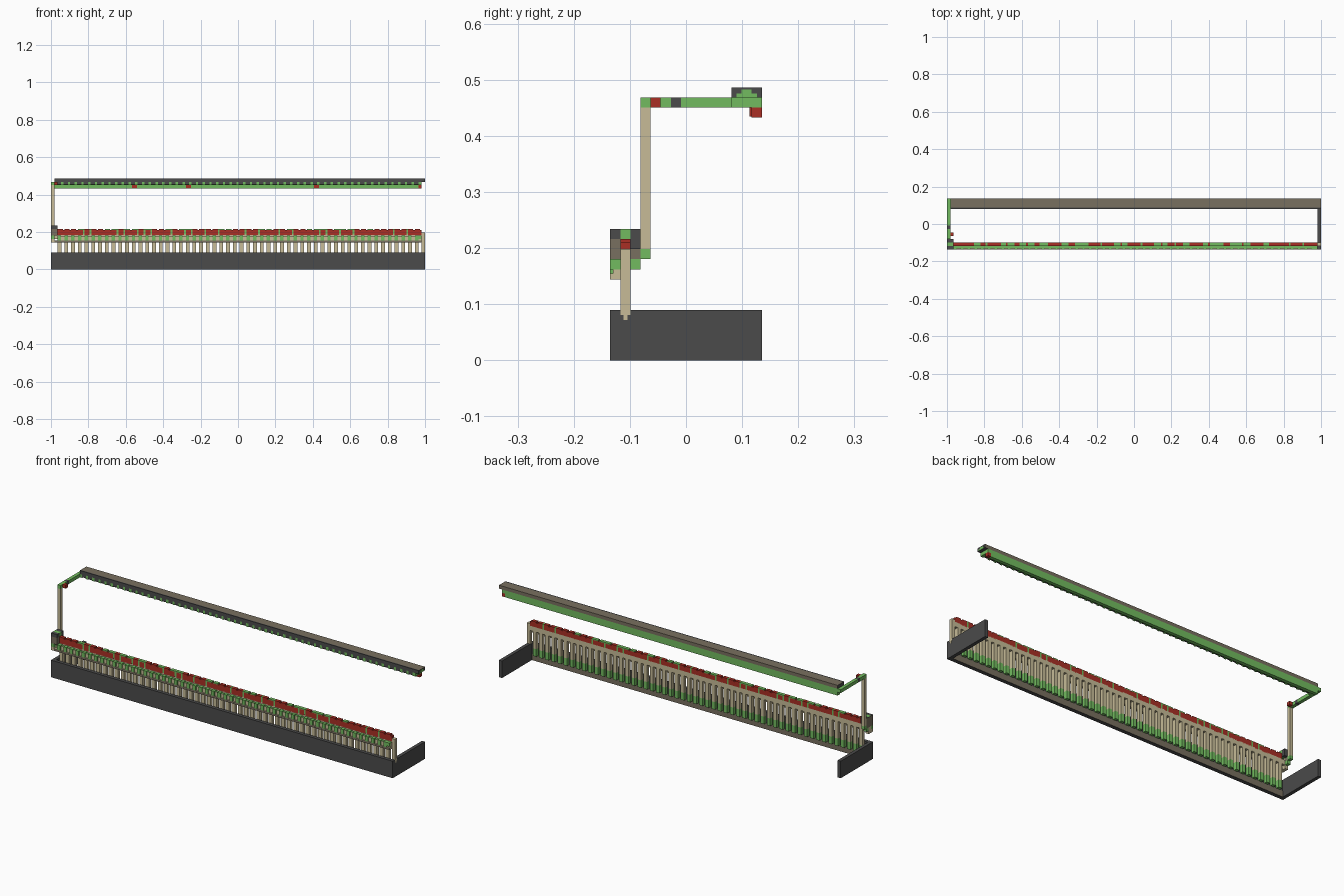
import bpy, bmesh, random
from mathutils import Matrix, Vector

random.seed(4)
cube = bpy.data.objects.get("Cube")
if cube:
    bpy.data.objects.remove(cube)

# The model sits on a block grid: 111 long, 15 deep, 27 high
LONG, DEEP = 111, 15
U = 2 / LONG


def material(name, rgb):
    m = bpy.data.materials.new(name)
    m.use_nodes = True
    col = (*rgb, 1)
    m.diffuse_color = col
    bsdf = m.node_tree.nodes["Principled BSDF"]
    bsdf.inputs["Base Color"].default_value = col
    bsdf.inputs["Roughness"].default_value = 0.9
    return m


DARK = material("dark grey", (0.07, 0.07, 0.07))
BROWN = material("stone brown", (0.19, 0.16, 0.115))
TAN = material("tan", (0.57, 0.50, 0.31))
GREEN = material("green", (0.17, 0.50, 0.115))
RED = material("red", (0.40, 0.028, 0.018))


def blocks(name, mat, boxes, second=None, rule=None):
    """Boxes as (x0, x1, y0, y1, z0, z1) in grid units; rule picks faces for the second colour."""
    bm = bmesh.new()
    for x0, x1, y0, y1, z0, z1 in boxes:
        centre = Vector(((x0 + x1 - LONG) / 2, (y0 + y1 - DEEP) / 2, (z0 + z1) / 2)) * U
        size = Vector((x1 - x0, y1 - y0, z1 - z0)) * U
        bmesh.ops.create_cube(bm, size=1, matrix=Matrix.Translation(centre) @ Matrix.Diagonal((*size, 1)))
    bm.normal_update()
    mesh = bpy.data.meshes.new(name)
    mesh.materials.append(mat)
    if second:
        mesh.materials.append(second)
        for f in bm.faces:
            f.material_index = int(rule(f.normal))
    bm.to_mesh(mesh)
    bm.free()
    ob = bpy.data.objects.new(name, mesh)
    bpy.context.collection.objects.link(ob)
    return ob


def top_or_back(n):
    return n.z > 0.5 or n.y > 0.5


columns = range(2, LONG - 2, 2)
last = LONG - 1

# Base walls, with a brown strip along the foot of the inner face
blocks("base_front_wall", DARK, [(0, LONG, 0, 1, 0, 5)])
blocks("base_inner_strip", BROWN, [(1, last, 1, 1.15, 0, 1.8)], DARK, lambda n: n.z < -0.5)
blocks("base_end_walls", DARK, [(0, 1, 1, DEEP, 0, 5), (last, LONG, 1, DEEP, 0, 5)])

# Row of posts with green feet behind the front wall
blocks("posts", TAN, [(x, x + 1.1, 1, 2, 4, 10) for x in columns])
blocks("post_feet", GREEN, [(x, x + 1.1, 1, 2, 1.8, 4) for x in columns])
blocks("end_post", TAN, [(last, LONG + 0.02, 1, 2, 4.5, 11), (last + 0.3, LONG + 0.02, 1.3, 1.7, 4, 4.5)])

# Lower rail: ledge, alternating teeth, coloured top row
blocks("ledge", TAN, [(1, last, 0, 1, 8, 8.6)], BROWN, lambda n: n.y < -0.5)
blocks("ledge_green_teeth", GREEN, [(x, x + 1, 0, 1, 8.6, 10) for x in columns] + [(last - 1, last, 0, 1, 9, 10)])
blocks("ledge_tan_teeth", TAN, [(x + 1, x + 2, 0.3, 1, 8.6, 9.8) for x in columns], GREEN, lambda n: n.z > 0.5)
blocks("back_band", TAN, [(1, last, 1.1, 2, 9, 10.4)])

red_boxes, green_boxes = [], []
for x in columns:
    # Some reds run on into the next column, so their lengths vary
    width = 2 if random.random() < 0.55 else 1.5
    red_boxes.append((x, x + width, 1, 2, 10.2, 11.7))
    if width < 2:
        green_boxes.append((x + width, x + 2, 1, 2, 10.4, 12))
    caps = red_boxes if random.random() < 0.5 else green_boxes
    caps.append((x, x + 1.5, 1, 2, 11.7, 12))
blocks("top_row_red", RED, red_boxes)
blocks("top_row_green", GREEN, green_boxes)

# Corner cluster below the tall post
blocks("corner_dark", DARK, [(0, 2, 0, 1, 12, 13), (0, 2, 2, 3, 11, 13)])
blocks("corner_brown", BROWN, [(0, 2, 0, 1, 10, 12), (0, 1, 2, 3, 10, 11)])
blocks("corner_green", GREEN, [(0, 2, 1, 2, 11, 13), (0, 1, 0, 1, 9, 10),
                               (0, 1, 2, 3, 9, 10), (0, 1, 3, 4, 10, 11)])
blocks("corner_tan", TAN, [(0, 1, 0, 1, 8, 9), (0, 1, 1, 2, 8, 11)])
blocks("corner_side_plate", BROWN, [(-0.03, 0, 0, 3, 10, 13)])

# Tall post and the arm reaching back to the upper beam
blocks("tall_post", TAN, [(0, 1, 3, 4, 11, 25)])
blocks("arm", GREEN, [(0, 1, 3, 6, 25, 26), (0, 1, 7, DEEP, 25, 26)])
blocks("arm_dark_block", DARK, [(0, 1, 6, 7, 25, 26)])
blocks("arm_red_block", RED, [(1, 2, 4, 5, 25, 26)])

# Upper beam: slab, green underside, front teeth, hanging back row
blocks("beam_front_edge", DARK, [(1, LONG, 12, 12.4, 26, 27)])
blocks("beam_slab", DARK, [(1, LONG, 12.4, DEEP, 26, 27)], BROWN, top_or_back)
blocks("beam_end_plate", GREEN, [(LONG, LONG + 0.03, 13, 14, 26, 26.8), (LONG, LONG + 0.03, 12.5, 14.5, 26, 26.4)])
blocks("beam_underside", GREEN, [(1, last, 13, DEEP, 25, 26)])
blocks("beam_green_teeth", GREEN, [(x, x + 0.7, 12, 13, 25, 26) for x in range(1, last, 2)] + [(last - 1, last, 12, 13, 25, 26)])
blocks("beam_dark_teeth", DARK, [(x - 0.3, x + 1, 12, 13, 25.2, 26) for x in columns])
blocks("back_row_green", GREEN, [(1, last - 1, 14, DEEP, 24, 25)])
blocks("back_row_red_end", RED, [(last - 1, last, 14, DEEP, 24, 25)])
blocks("back_row_red_spots", RED, [(x, x + 1.5, 13.8, 14, 24.1, 25) for x in (24, 40, 78)])
